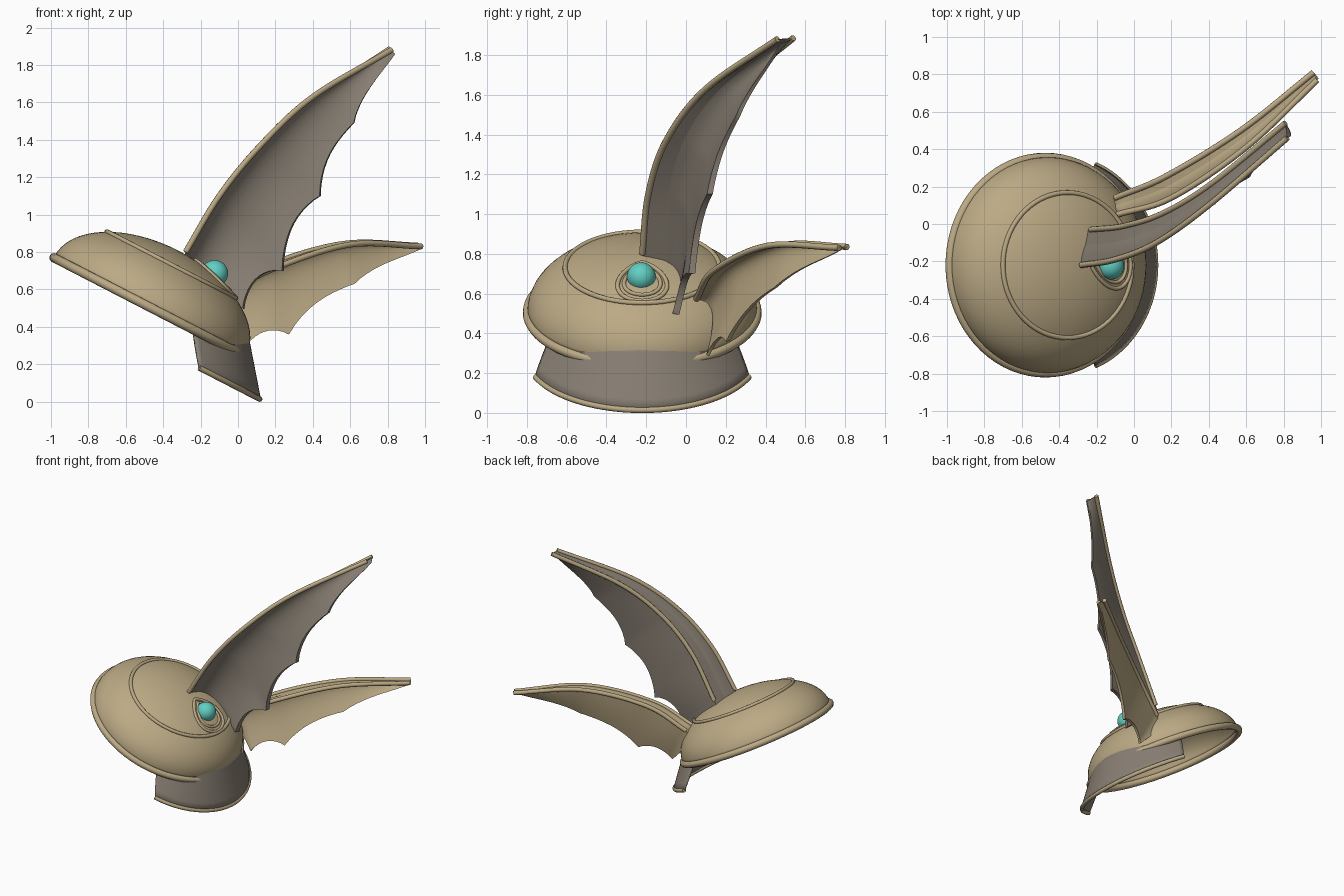
import bpy, bmesh, math
from mathutils import Vector

if "Cube" in bpy.data.objects:
    bpy.data.objects.remove(bpy.data.objects["Cube"])


def material(name, rgb):
    m = bpy.data.materials.new(name)
    m.diffuse_color = (*rgb, 1)
    m.use_nodes = True
    m.node_tree.nodes["Principled BSDF"].inputs["Base Color"].default_value = m.diffuse_color
    return m


TAN = material("tan_bronze", (0.50, 0.40, 0.235))
GRAY = material("warm_gray", (0.25, 0.215, 0.175))
TEAL = material("teal_gem", (0.12, 0.62, 0.55))

# Tilted helmet frame: u runs downhill, v sideways, w along the dome axis
TILT = math.radians(27.3)
CENTER = Vector((-0.47, -0.22, 0.51))
U = Vector((math.cos(TILT), 0, -math.sin(TILT)))
V = Vector((0, 1, 0))
W = Vector((math.sin(TILT), 0, math.cos(TILT)))
R, H = 0.572, 0.328


def place(u, v, w):
    return CENTER + U * u + V * v + W * w


def on_dome(u, v, lift=0.008):
    return place(u, v, H * math.sqrt(max(0, 1 - (u * u + v * v) / R ** 2)) + lift)


def smooth(obj):
    bpy.ops.object.select_all(action='DESELECT')
    bpy.context.view_layer.objects.active = obj
    obj.select_set(True)
    bpy.ops.object.shade_smooth_by_angle(angle=math.radians(40))


def skin(name, rows, mat, thick=0, caps=False):
    """Skin a grid of points, then thicken it or cap its ends."""
    bm = bmesh.new()
    vs = [[bm.verts.new(p) for p in row] for row in rows]
    for a, b in zip(vs, vs[1:]):
        for i in range(len(a) - 1):
            bm.faces.new((a[i], a[i + 1], b[i + 1], b[i]))
        if caps:
            bm.faces.new((a[-1], a[0], b[0], b[-1]))
    if caps:
        bm.faces.new(vs[0])
        bm.faces.new(vs[-1])
    bmesh.ops.remove_doubles(bm, verts=bm.verts, dist=1e-5)
    bmesh.ops.recalc_face_normals(bm, faces=bm.faces)
    me = bpy.data.meshes.new(name)
    bm.to_mesh(me)
    bm.free()
    me.materials.append(mat)
    obj = bpy.data.objects.new(name, me)
    bpy.context.collection.objects.link(obj)
    if thick:
        mod = obj.modifiers.new("thickness", 'SOLIDIFY')
        mod.thickness = thick
        mod.offset = 0
    smooth(obj)
    return obj


def tube(name, pts, radius, mat, closed=False):
    cu = bpy.data.curves.new(name, 'CURVE')
    cu.dimensions = '3D'
    cu.bevel_depth = radius
    cu.bevel_resolution = 3
    cu.use_fill_caps = True
    sp = cu.splines.new('POLY')
    sp.points.add(len(pts) - 1)
    for q, p in zip(sp.points, pts):
        q.co = (*p, 1)
    sp.use_cyclic_u = closed
    cu.materials.append(mat)
    obj = bpy.data.objects.new(name, cu)
    bpy.context.collection.objects.link(obj)
    return obj


def circle(fn, n=72):
    return [fn(2 * math.pi * i / n) for i in range(n)]


# Dome shell
rows = []
for j in range(17):
    a = math.pi / 2 * j / 16
    r = R * math.cos(a)
    rows.append([place(r * math.cos(t), r * math.sin(t), H * math.sin(a))
                 for t in [2 * math.pi * i / 72 for i in range(73)]])
skin("dome", rows, TAN, 0.012)

# Rolled rim and crown ring
tube("rim", circle(lambda t: place(0.576 * math.cos(t), 0.576 * math.sin(t), -0.005)),
     0.025, TAN, True)
tube("crown_ring", circle(lambda t: on_dome(0.388 * math.cos(t), 0.388 * math.sin(t))),
     0.013, TAN, True)


# Flared neck guard with a rolled lower lip
def guard(w):
    rad, mid = 0.505 - 0.63 * (w + 0.056), 0.151 - 0.16 * (w + 0.056)
    half = 68 + 45 * (w + 0.175)
    return [place(mid + rad * math.cos(a), rad * math.sin(a), w)
            for a in [math.radians(half * (i / 24 - 1)) for i in range(49)]]


skin("neck_guard", [guard(-0.175 + 0.275 * k / 6) for k in range(7)], GRAY, 0.014)
tube("neck_guard_lip", guard(-0.172), 0.015, TAN)


# Teardrop eye surrounds, pointed uphill, with the gem in the middle
def teardrop(s):
    def fn(t):
        c = math.cos(t)
        width = 0.148 * math.sin(t) * ((1 + c) / 2) ** 0.3
        return on_dome(0.24 + s * 0.137 * c, s * width)
    return fn


tube("eye_surround_outer", circle(teardrop(1.0), 48), 0.011, TAN, True)
tube("eye_surround_inner", circle(teardrop(0.74), 48), 0.010, TAN, True)
bpy.ops.mesh.primitive_uv_sphere_add(segments=32, ring_count=16, radius=0.072,
                                     location=(-0.125, -0.225, 0.685))
gem = bpy.context.object
gem.name = "eye_gem"
gem.data.materials.append(TEAL)
smooth(gem)


# Scalloped wings: front rib, back rib and membrane peaks at each station
def spline(p, steps):
    p = [Vector(q) for q in p]
    e = [2 * p[0] - p[1]] + p + [2 * p[-1] - p[-2]]
    out = []
    for i in range(len(p) - 1):
        a, b, c, d = e[i:i + 4]
        for k in range(steps):
            t = k / steps
            out.append(0.5 * (2 * b + (c - a) * t + (2 * a - 5 * b + 4 * c - d) * t * t
                              + (3 * b - a - 3 * c + d) * t ** 3))
    return out + [p[-1]]


def wing(name, front, back, peaks, mat, steps=10):
    f, b = spline(front, steps), spline(back, steps)
    rows = []
    for i, (pf, pb) in enumerate(zip(f, b)):
        k = min(i // steps, len(peaks) - 2)
        t = i / steps - k
        q = Vector(peaks[k]).lerp(Vector(peaks[k + 1]), t)
        q = q.lerp(pb, 0.15 * math.sin(math.pi * t) ** 0.8)
        half = (pb - pf) * 0.09
        qf, qb = q - half, q + half
        # Closed section: top strip, back membrane, thin edge, hollow front
        bend = (pb - 0.36 * pf - 0.16 * q) / 0.48
        bend = bend.lerp((pf + q) / 2, 0.22)
        row = [pf, pf.lerp(pb, 0.5)]
        row += [pb.lerp(qb, s) + (pb - pf) * 0.25 * s * (1 - s)
                for s in [j / 8 for j in range(9)]]
        row += [(1 - s) ** 2 * pf + 2 * s * (1 - s) * bend + s * s * qf
                for s in [1 - j / 12 for j in range(12)]]
        rows.append(row)
    # Root sunk into the dome, fading out toward the trailing edge
    tip = Vector(peaks[0])
    reach = (f[0] - tip).length
    root = [p - W * 0.10 * min(1, (p - tip).length / reach) for p in rows[0]]
    skin(name, [root] + rows, mat, caps=True)
    tube(name + "_front_rib", f, 0.016, TAN)
    tube(name + "_back_rib", b, 0.016, TAN)


wing("upper_wing",
     [(-.28, -.22, .80), (-.10, -.19, 1.10), (.12, -.10, 1.37), (.40, .10, 1.63), (.82, .46, 1.88)],
     [(-.23, -.03, .77), (-.05, -.01, 1.10), (.16, .06, 1.37), (.42, .22, 1.62), (.81, .54, 1.885)],
     [(.03, -.05, .50), (.24, .03, .70), (.44, .12, 1.10), (.62, .26, 1.49), (.84, .48, 1.86)],
     GRAY)
wing("lower_wing",
     [(-.09, .05, .57), (.20, .14, .715), (.60, .41, .84), (.98, .77, .83)],
     [(-.10, .14, .56), (.17, .255, .73), (.57, .50, .845), (.96, .81, .835)],
     [(.04, .11, .29), (.27, .21, .36), (.62, .45, .63), (.985, .78, .82)],
     TAN)
